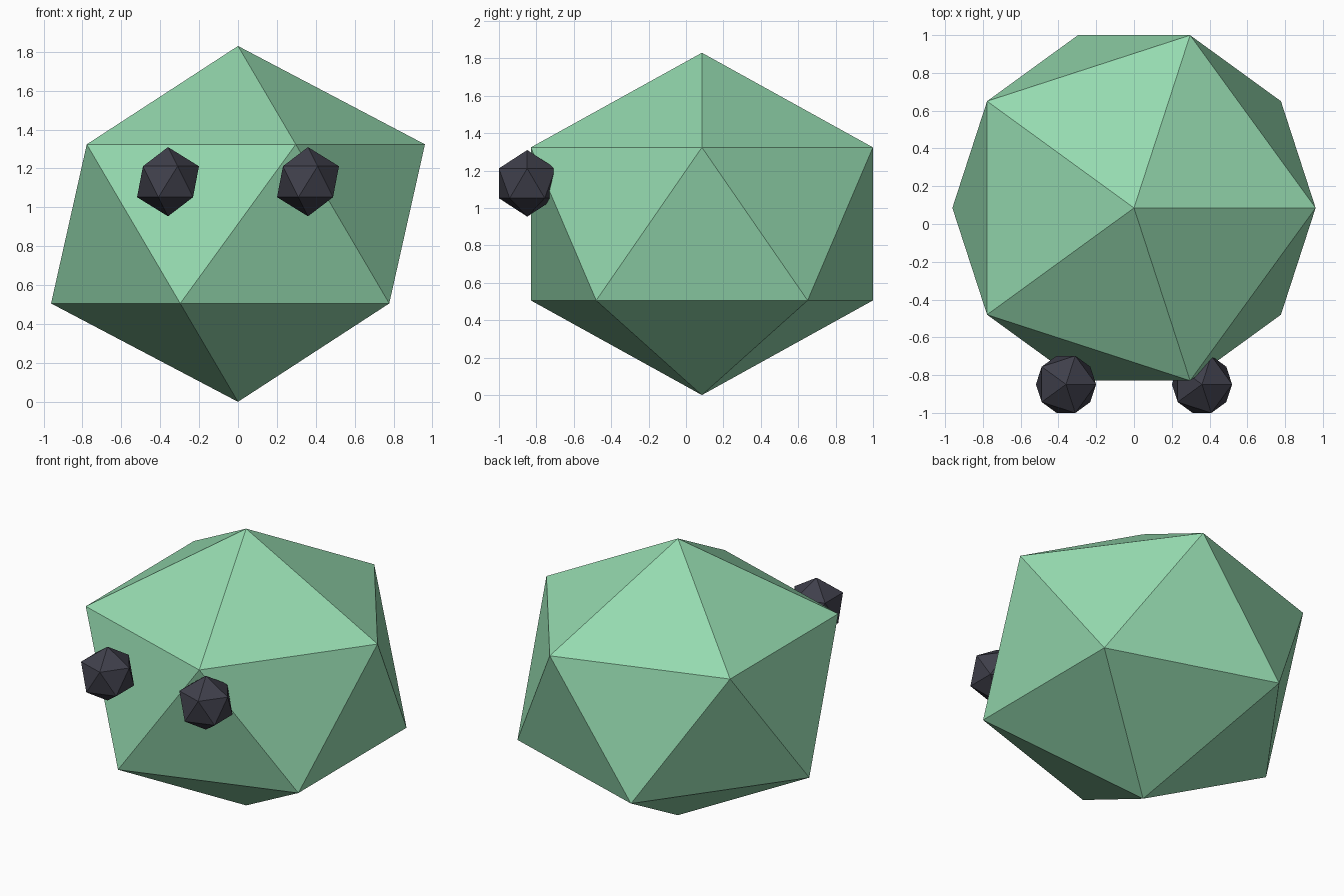
import bpy

if "Cube" in bpy.data.objects:
    bpy.data.objects.remove(bpy.data.objects["Cube"])


def material(name, rgb):
    mat = bpy.data.materials.new(name)
    mat.diffuse_color = (*rgb, 1)
    mat.use_nodes = True
    mat.node_tree.nodes["Principled BSDF"].inputs["Base Color"].default_value = mat.diffuse_color
    return mat


def faceted_ball(name, center, radius, z_scale, mat):
    bpy.ops.mesh.primitive_ico_sphere_add(subdivisions=1, radius=radius, location=center)
    ob = bpy.context.object
    ob.name = name
    ob.scale.z = z_scale
    ob.data.materials.append(mat)
    return ob


green = material("green", (0.30, 0.70, 0.43))
dark = material("dark", (0.05, 0.05, 0.07))

# Slightly squashed body standing on the ground
faceted_ball("body", (0, 0.085, 0.915), 1.075, 0.915 / 1.075, green)

# Pair of eyes on the front
for side, x in (("left", -0.36), ("right", 0.36)):
    faceted_ball(side + "_eye", (x, -0.849, 1.132), 0.178, 1, dark)
